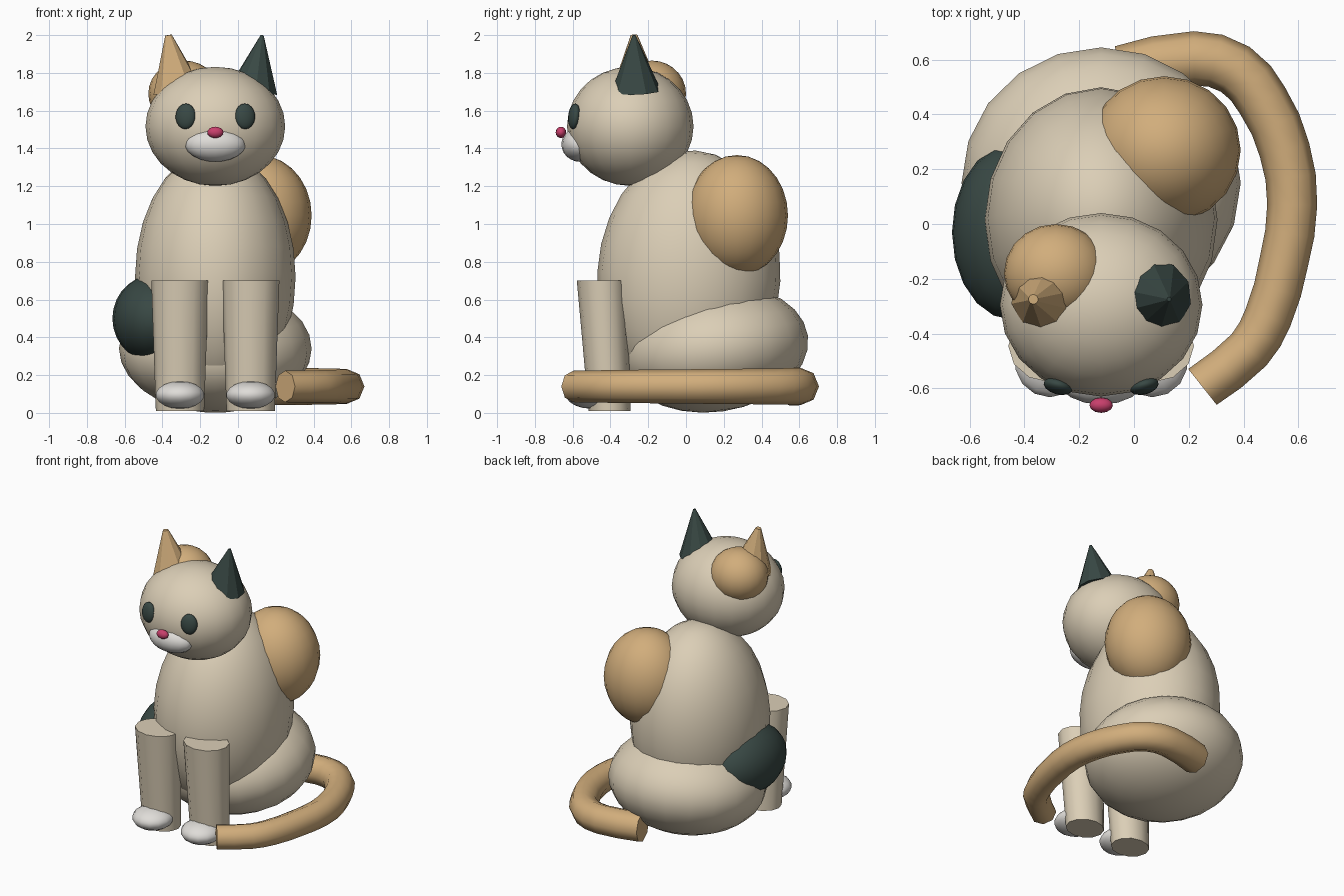
import bpy
import math
from mathutils import Vector

if "Cube" in bpy.data.objects:
    bpy.data.objects.remove(bpy.data.objects["Cube"], do_unlink=True)

MID = -0.12  # x of the cat's own plane of symmetry


def material(name, rgb):
    mat = bpy.data.materials.new(name)
    mat.use_nodes = True
    colour = (*rgb, 1.0)
    mat.diffuse_color = colour
    mat.node_tree.nodes["Principled BSDF"].inputs["Base Color"].default_value = colour
    return mat


cream = material("cream fur", (0.71, 0.62, 0.47))
orange = material("orange fur", (0.64, 0.42, 0.20))
dark = material("dark fur", (0.04, 0.065, 0.058))
white = material("white fur", (0.74, 0.72, 0.69))
pink = material("pink nose", (0.58, 0.05, 0.15))


def finish(name, mat, angle=40):
    obj = bpy.context.object
    obj.name = name
    obj.data.materials.append(mat)
    bpy.ops.object.shade_smooth_by_angle(angle=math.radians(angle))
    return obj


def ellipsoid(name, mat, centre, radii, tilt=0, turn=0, segments=20):
    """Scaled sphere, tilted about x and turned about z in degrees."""
    bpy.ops.mesh.primitive_uv_sphere_add(
        segments=segments, ring_count=segments * 7 // 10, location=centre,
        rotation=(math.radians(tilt), 0, math.radians(turn)))
    bpy.context.object.scale = radii
    return finish(name, mat, 60)


# Body and head
ellipsoid("haunches", cream, (MID, 0.15, 0.34), (0.51, 0.50, 0.335), tilt=8)
ellipsoid("torso", cream, (MID, 0.015, 0.72), (0.425, 0.485, 0.67), tilt=-3)
ellipsoid("head", cream, (MID, -0.295, 1.517), (0.37, 0.335, 0.315))

# Coat patches
ellipsoid("back_patch", orange, (0.11, 0.27, 1.045), (0.28, 0.27, 0.32))
ellipsoid("hip_patch", dark, (-0.445, -0.03, 0.50), (0.22, 0.32, 0.23))
ellipsoid("head_patch", orange, (-0.285, -0.18, 1.69), (0.19, 0.18, 0.175))

# Face
ellipsoid("muzzle", white, (MID, -0.565, 1.42), (0.16, 0.095, 0.09), tilt=-12, segments=16)
ellipsoid("nose", pink, (MID, -0.662, 1.485), (0.043, 0.028, 0.03), segments=12)


def leg(name, x):
    """Tapered front leg, leaning slightly forward at the top."""
    bpy.ops.mesh.primitive_cone_add(vertices=12, radius1=0.128, radius2=0.152,
                                    depth=0.69, location=(x, -0.425, 0.355))
    for v in bpy.context.object.data.vertices:
        v.co.y = v.co.y * 0.87 - v.co.z * 0.06
    finish(name, cream)


def ear(name, mat, side, tip_radius):
    base = Vector((MID + side * 0.2, -0.265, 1.705))
    tip = Vector((MID + side * 0.248, -0.275, 2.0))
    axis = tip - base
    bpy.ops.mesh.primitive_cone_add(
        vertices=10, radius1=0.132, radius2=tip_radius, depth=axis.length,
        location=(base + tip) / 2, rotation=axis.to_track_quat("Z", "Y").to_euler())
    finish(name, mat, 30)


# Paired parts
for label, side, ear_mat, tip_radius in (("left", 1, dark, 0.008),
                                         ("right", -1, orange, 0.018)):
    x = MID + side * 0.187
    leg(label + "_front_leg", x)
    ellipsoid(label + "_paw", white, (x, -0.50, 0.095), (0.132, 0.135, 0.073), segments=14)
    ellipsoid(label + "_eye", dark, (MID + side * 0.157, -0.592, 1.57),
              (0.055, 0.03, 0.068), tilt=-6, turn=side * 15, segments=14)
    ear(label + "_ear", ear_mat, side, tip_radius)

# Tail curling round the left side to the front
path = [(-0.05, 0.55), (0.22, 0.605), (0.37, 0.565), (0.47, 0.45), (0.55, 0.27),
        (0.578, 0.07), (0.547, -0.14), (0.49, -0.34), (0.42, -0.46), (0.25, -0.595)]
curve = bpy.data.curves.new("tail", "CURVE")
curve.dimensions = "3D"
curve.bevel_depth = 0.088
curve.bevel_resolution = 2
curve.resolution_u = 2
curve.use_fill_caps = True
spline = curve.splines.new("BEZIER")
spline.bezier_points.add(len(path) - 1)
for i, (point, (x, y)) in enumerate(zip(spline.bezier_points, path)):
    point.co = (x, y, 0.14)
    point.radius = 1.15 - 0.2 * i / (len(path) - 1)
    point.handle_left_type = point.handle_right_type = "AUTO"
tail = bpy.data.objects.new("tail", curve)
bpy.context.collection.objects.link(tail)
bpy.ops.object.select_all(action="DESELECT")
tail.select_set(True)
bpy.context.view_layer.objects.active = tail
bpy.ops.object.convert(target="MESH")
finish("tail", orange, 55)
